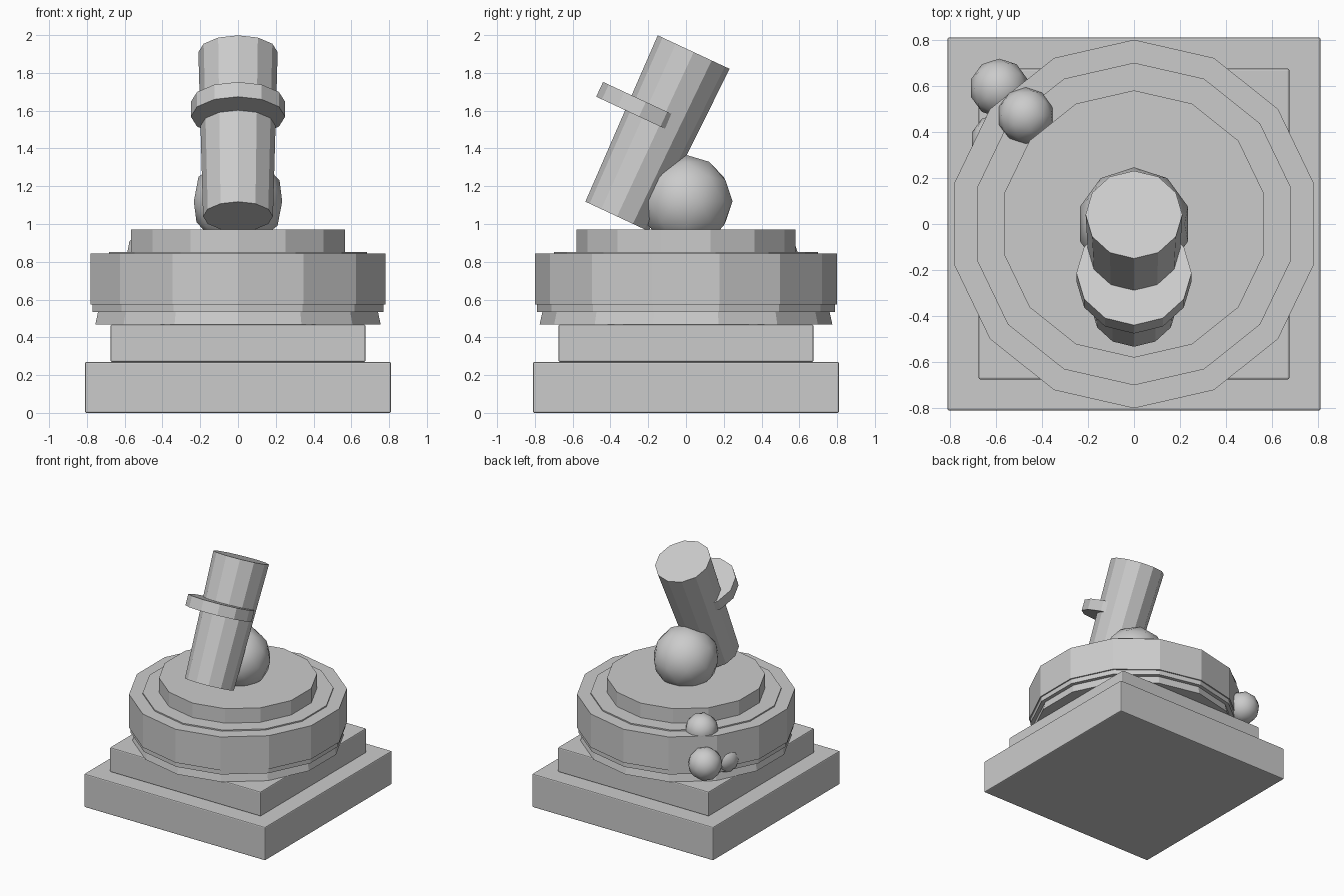
import bpy, bmesh, math
from mathutils import Matrix, Vector

if "Cube" in bpy.data.objects:
    bpy.data.objects.remove(bpy.data.objects["Cube"])

grey = bpy.data.materials.new("plain_grey")
grey.diffuse_color = (0.6, 0.6, 0.6, 1)
grey.use_nodes = True
grey.node_tree.nodes["Principled BSDF"].inputs["Base Color"].default_value = grey.diffuse_color


def make_object(name, bm, smooth=False):
    bmesh.ops.recalc_face_normals(bm, faces=bm.faces)
    for f in bm.faces:
        f.smooth = smooth
    me = bpy.data.meshes.new(name)
    bm.to_mesh(me)
    bm.free()
    me.materials.append(grey)
    ob = bpy.data.objects.new(name, me)
    bpy.context.collection.objects.link(ob)
    return ob


def slab(name, half, z0, z1):
    """Square block with slightly rounded edges."""
    bm = bmesh.new()
    bmesh.ops.create_cube(bm, size=1)
    bmesh.ops.scale(bm, vec=(2 * half, 2 * half, z1 - z0), verts=bm.verts)
    bmesh.ops.translate(bm, vec=(0, 0, (z0 + z1) / 2), verts=bm.verts)
    ob = make_object(name, bm)
    mod = ob.modifiers.new("edge", 'BEVEL')
    mod.width = 0.008
    mod.segments = 2


def turned(name, profile, sides, matrix=Matrix()):
    """Closed faceted solid from (radius, height) pairs, first corner at +y."""
    bm = bmesh.new()
    rings = []
    for r, z in profile:
        ring = []
        for i in range(sides):
            a = math.pi / 2 + math.tau * i / sides
            ring.append(bm.verts.new(matrix @ Vector((r * math.cos(a), r * math.sin(a), z))))
        rings.append(ring)
    for lo, hi in zip(rings, rings[1:]):
        for i in range(sides):
            j = (i + 1) % sides
            bm.faces.new((lo[i], lo[j], hi[j], hi[i]))
    bm.faces.new(rings[0][::-1])
    bm.faces.new(rings[-1])
    return make_object(name, bm)


def ball(name, radius, centre):
    bm = bmesh.new()
    bmesh.ops.create_icosphere(bm, subdivisions=2, radius=radius,
                               matrix=Matrix.Translation(centre))
    make_object(name, bm, smooth=True)


# Stepped square base
slab("base_slab", 0.81, 0, 0.27)
slab("upper_slab", 0.675, 0.27, 0.468)

# Fourteen-sided drum: flared foot, rim, thin deck step and raised platform
turned("drum", [(0.775, 0.468), (0.76, 0.535), (0.79, 0.535), (0.79, 0.573),
                (0.80, 0.573), (0.80, 0.843), (0.70, 0.843), (0.70, 0.853),
                (0.58, 0.853), (0.58, 0.97)], 14)

# Tilted tube with an off-centre collar
tilt = Matrix.Translation((0, -0.365, 1.04)) @ Matrix.Rotation(math.radians(-25), 4, 'X')
turned("tube", [(0.185, 0), (0.21, 0.96)], 12, tilt)
turned("collar", [(0.25, 0.528), (0.25, 0.614)], 12,
       tilt @ Matrix.Translation((0, -0.118, 0)))

# Pivot ball behind the tube, and small knobs on the rear left of the drum
ball("pivot_ball", 0.246, (0, 0, 1.12))
ball("deck_knob", 0.123, (-0.47, 0.47, 0.845))
ball("outer_knob", 0.128, (-0.585, 0.59, 0.64))
ball("side_knob", 0.12, (-0.59, 0.36, 0.61))
